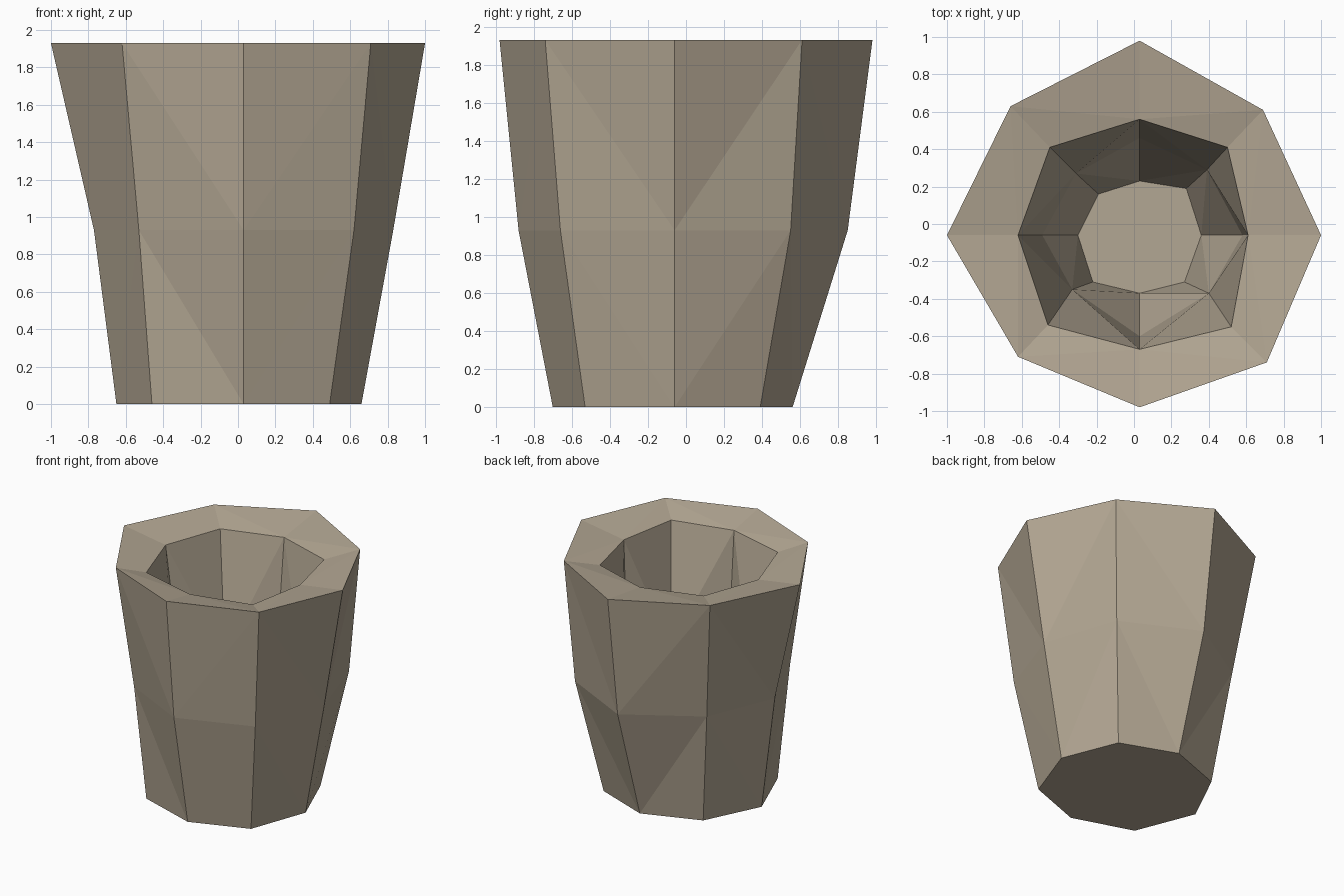
import bpy
import bmesh

# Remove only the default cube
default_cube = bpy.data.objects.get("Cube")
if default_cube:
    bpy.data.objects.remove(default_cube, do_unlink=True)

AXIS_X, AXIS_Y = 0.03, -0.06
SIDES = 8


def make_material(name, colour):
    material = bpy.data.materials.new(name)
    material.use_nodes = True
    material.diffuse_color = colour
    shader = next(n for n in material.node_tree.nodes if n.type == "BSDF_PRINCIPLED")
    shader.inputs["Base Color"].default_value = colour
    shader.inputs["Roughness"].default_value = 0.9
    return material


def add_ring(bm, height, east, north, west, south, corners):
    """Eight-sided ring: four points on the axes, four hand-placed corners."""
    on_axes = [(east, AXIS_Y), (AXIS_X, north), (west, AXIS_Y), (AXIS_X, south)]
    ring = []
    for axis_point, corner in zip(on_axes, corners):
        for x, y in (axis_point, corner):
            ring.append(bm.verts.new((x, y, height)))
    return ring


def bridge(bm, lower, upper, from_axis_point):
    """Join two rings with triangles, folding each panel along one diagonal."""
    for i in range(SIDES):
        j = (i + 1) % SIDES
        a, b, c, d = lower[i], lower[j], upper[j], upper[i]
        starts_on_axis = i % 2 == 0
        if starts_on_axis == from_axis_point:
            bm.faces.new((a, b, c))
            bm.faces.new((a, c, d))
        else:
            bm.faces.new((a, b, d))
            bm.faces.new((b, c, d))


# Profile rings from the base, up the outside, over the rim and down inside
# height, east, north, west, south, corners (NE, NW, SW, SE)
profile = [
    (0, .66, .56, -.65, -.7, [(.48, .39), (-.43, .39), (-.46, -.54), (.49, -.53)]),
    (.93, .83, .85, -.77, -.88, [(.63, .55), (-.54, .5), (-.53, -.6), (.62, -.66)]),
    (1.93, 1, .98, -1, -.98, [(.69, .61), (-.66, .63), (-.62, -.71), (.71, -.74)]),
    (1.87, .61, .56, -.62, -.67, [(.5, .41), (-.45, .41), (-.46, -.54), (.52, -.55)]),
    (.93, .58, .46, -.49, -.6, [(.39, .29), (-.31, .27), (-.33, -.35), (.4, -.37)]),
    (.32, .36, .23, -.3, -.37, [(.28, .19), (-.19, .16), (-.22, -.31), (.27, -.31)]),
]
fold_from_axis = [True, True, False, True, False]

bm = bmesh.new()
rings = [add_ring(bm, *row) for row in profile]
for lower, upper, fold in zip(rings, rings[1:], fold_from_axis):
    bridge(bm, lower, upper, fold)

# Underside and inner floor
bm.faces.new(list(reversed(rings[0])))
bm.faces.new(rings[-1])
bmesh.ops.recalc_face_normals(bm, faces=bm.faces[:])

mesh = bpy.data.meshes.new("stone_cup")
bm.to_mesh(mesh)
bm.free()
mesh.materials.append(make_material("warm_stone", (0.45, 0.385, 0.292, 1)))
cup = bpy.data.objects.new("stone_cup", mesh)
bpy.context.collection.objects.link(cup)
